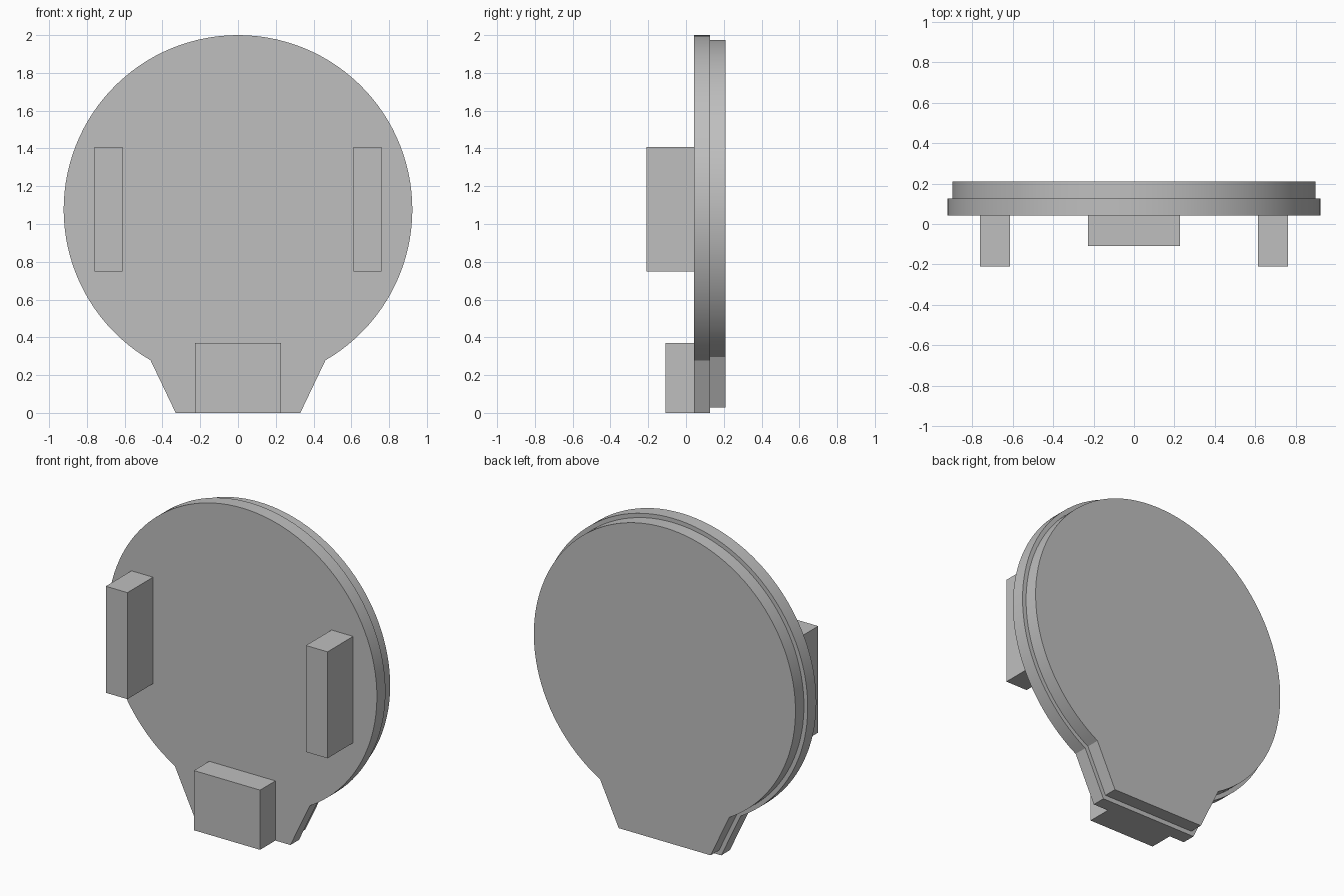
import bpy, bmesh, math

cube = bpy.data.objects.get("Cube")
if cube:
    bpy.data.objects.remove(cube, do_unlink=True)

# Single grey for the whole model
GREY = (0.52, 0.52, 0.52, 1.0)
grey = bpy.data.materials.new("plain_grey")
grey.use_nodes = True
grey.diffuse_color = GREY
grey.node_tree.nodes["Principled BSDF"].inputs["Base Color"].default_value = GREY

CENTRE_Z = 1.077
SEGMENTS = 96


def finish(bm, name):
    bmesh.ops.recalc_face_normals(bm, faces=bm.faces)
    mesh = bpy.data.meshes.new(name)
    bm.to_mesh(mesh)
    bm.free()
    mesh.materials.append(grey)
    obj = bpy.data.objects.new(name, mesh)
    bpy.context.collection.objects.link(obj)
    return obj


def plate(name, radius, corner_x, foot_x, foot_z, y0, y1):
    """Round disc with a tapered foot, extruded from y0 to y1."""
    half = math.asin(corner_x / radius)
    start, sweep = -math.pi / 2 + half, 2 * (math.pi - half)
    outline = [(-foot_x, foot_z), (foot_x, foot_z)]
    for i in range(SEGMENTS + 1):
        a = start + sweep * i / SEGMENTS
        outline.append((radius * math.cos(a), CENTRE_Z + radius * math.sin(a)))
    bm = bmesh.new()
    face = bm.faces.new([bm.verts.new((x, y0, z)) for x, z in outline])
    ext = bmesh.ops.extrude_face_region(bm, geom=[face])
    verts = [g for g in ext["geom"] if isinstance(g, bmesh.types.BMVert)]
    bmesh.ops.translate(bm, verts=verts, vec=(0, y1 - y0, 0))
    obj = finish(bm, name)
    bpy.ops.object.select_all(action='DESELECT')
    obj.select_set(True)
    bpy.context.view_layer.objects.active = obj
    bpy.ops.object.shade_smooth_by_angle(angle=math.radians(20))


def box(name, xs, ys, zs):
    bm = bmesh.new()
    bmesh.ops.create_cube(bm, size=1)
    for v in bm.verts:
        v.co = [r[0] if c < 0 else r[1] for c, r in zip(v.co, (xs, ys, zs))]
    finish(bm, name)


# Larger front plate and the slightly inset plate behind it
plate("front_plate", 0.923, 0.463, 0.33, 0.0, 0.042, 0.126)
plate("back_plate", 0.897, 0.443, 0.315, 0.028, 0.126, 0.209)

# Blocks standing out from the front
box("bottom_block", (-0.227, 0.227), (-0.108, 0.042), (0.0, 0.37))
box("left_block", (0.612, 0.76), (-0.209, 0.042), (0.748, 1.408))
box("right_block", (-0.76, -0.612), (-0.209, 0.042), (0.748, 1.408))
